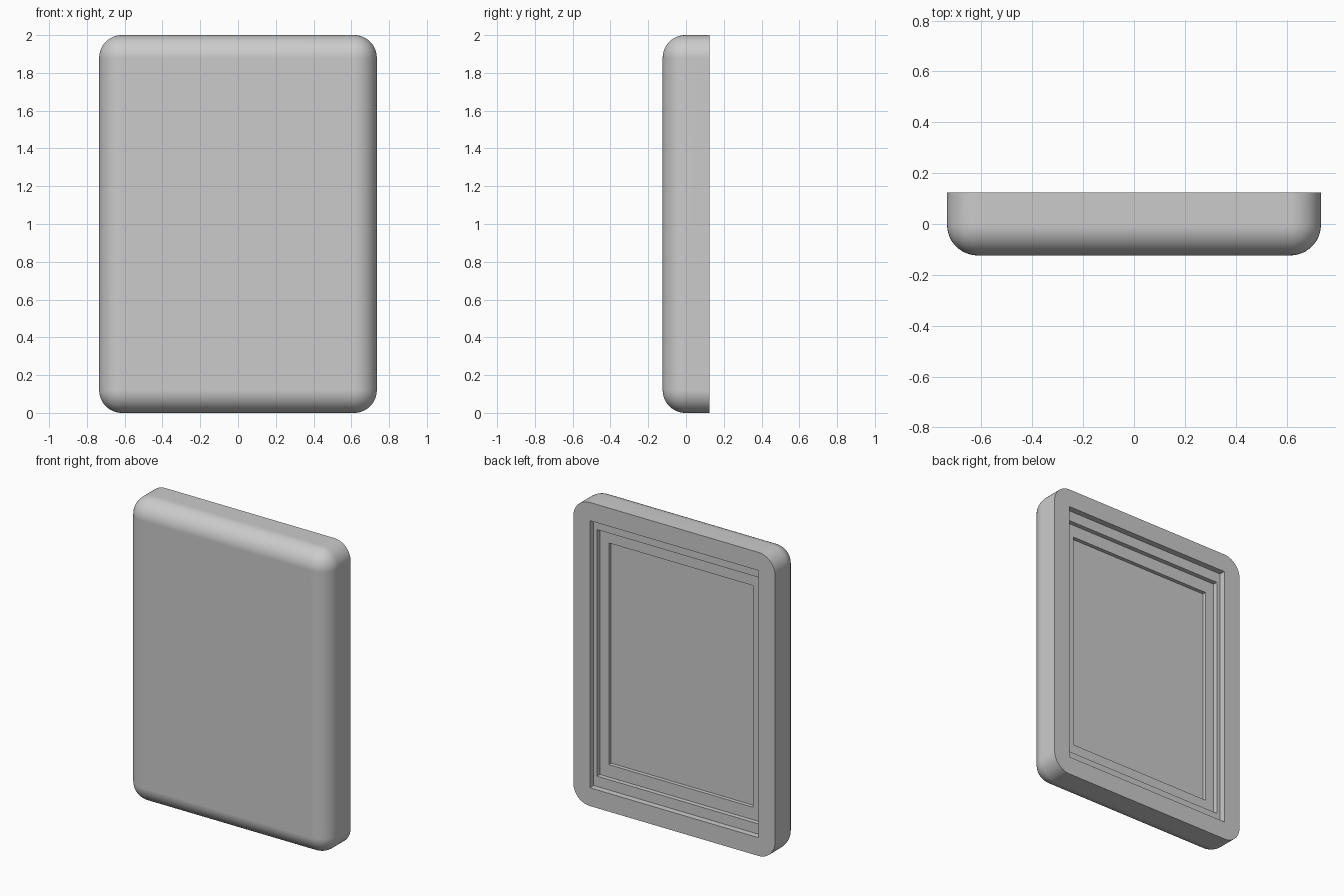
import bpy
import bmesh
from mathutils import Matrix

if "Cube" in bpy.data.objects:
    bpy.data.objects.remove(bpy.data.objects["Cube"], do_unlink=True)

WIDTH, DEPTH, HEIGHT, RADIUS = 1.47, 0.247, 2.0, 0.12
BACK = DEPTH / 2

grey = bpy.data.materials.new("plain grey")
grey.use_nodes = True
colour = (0.6, 0.6, 0.6, 1)
grey.diffuse_color = colour
grey.node_tree.nodes["Principled BSDF"].inputs["Base Color"].default_value = colour

# Solid slab, rounded at the corners and around the front
bm = bmesh.new()
bmesh.ops.create_cube(bm, size=1, matrix=Matrix.Translation((0, 0, HEIGHT / 2))
                      @ Matrix.Diagonal((WIDTH, DEPTH, HEIGHT, 1)))
rounded = [e for e in bm.edges if min(v.co.y for v in e.verts) < 0]
bmesh.ops.bevel(bm, geom=rounded, offset=RADIUS, offset_type='OFFSET',
                segments=12, profile=0.5, affect='EDGES', clamp_overlap=False)

# Open the back
back_face = max(bm.faces, key=lambda f: f.calc_center_median().y)
rim_edges = list(back_face.edges)
bmesh.ops.delete(bm, geom=[back_face], context='FACES_ONLY')


def rectangle(half_x, half_z, y):
    corners = [(-1, -1), (1, -1), (1, 1), (-1, 1)]
    return [bm.verts.new((half_x * a, y, HEIGHT / 2 + half_z * b)) for a, b in corners]


def join(outer, inner):
    for i in range(4):
        j = (i + 1) % 4
        bm.faces.new((outer[i], outer[j], inner[j], inner[i]))


# Stepped recess: half width, half height and depth of each step
y = BACK
previous = None
for half_x, half_z, drop in [(0.615, 0.88, 0.04), (0.589, 0.812, 0.03), (0.525, 0.73, 0.025)]:
    top = rectangle(half_x, half_z, y)
    if previous:
        join(previous, top)
    else:
        opening = top
    y -= drop
    floor = rectangle(half_x, half_z, y)
    join(top, floor)
    previous = floor
bm.faces.new(previous)

# Flat rim between the outline and the recess
opening_edges = [bm.edges.get((opening[i], opening[i - 1])) for i in range(4)]
bmesh.ops.triangle_fill(bm, use_beauty=True, edges=rim_edges + opening_edges,
                        normal=(0, 1, 0))
bmesh.ops.recalc_face_normals(bm, faces=bm.faces)

mesh = bpy.data.meshes.new("rounded_panel")
bm.to_mesh(mesh)
bm.free()
mesh.materials.append(grey)
panel = bpy.data.objects.new("rounded_panel", mesh)
bpy.context.collection.objects.link(panel)

# Smooth rounding with flat broad faces
bpy.ops.object.select_all(action='DESELECT')
panel.select_set(True)
bpy.context.view_layer.objects.active = panel
bpy.ops.object.shade_smooth_by_angle(angle=0.6)
weighted = panel.modifiers.new("flat_faces", 'WEIGHTED_NORMAL')
weighted.keep_sharp = True
